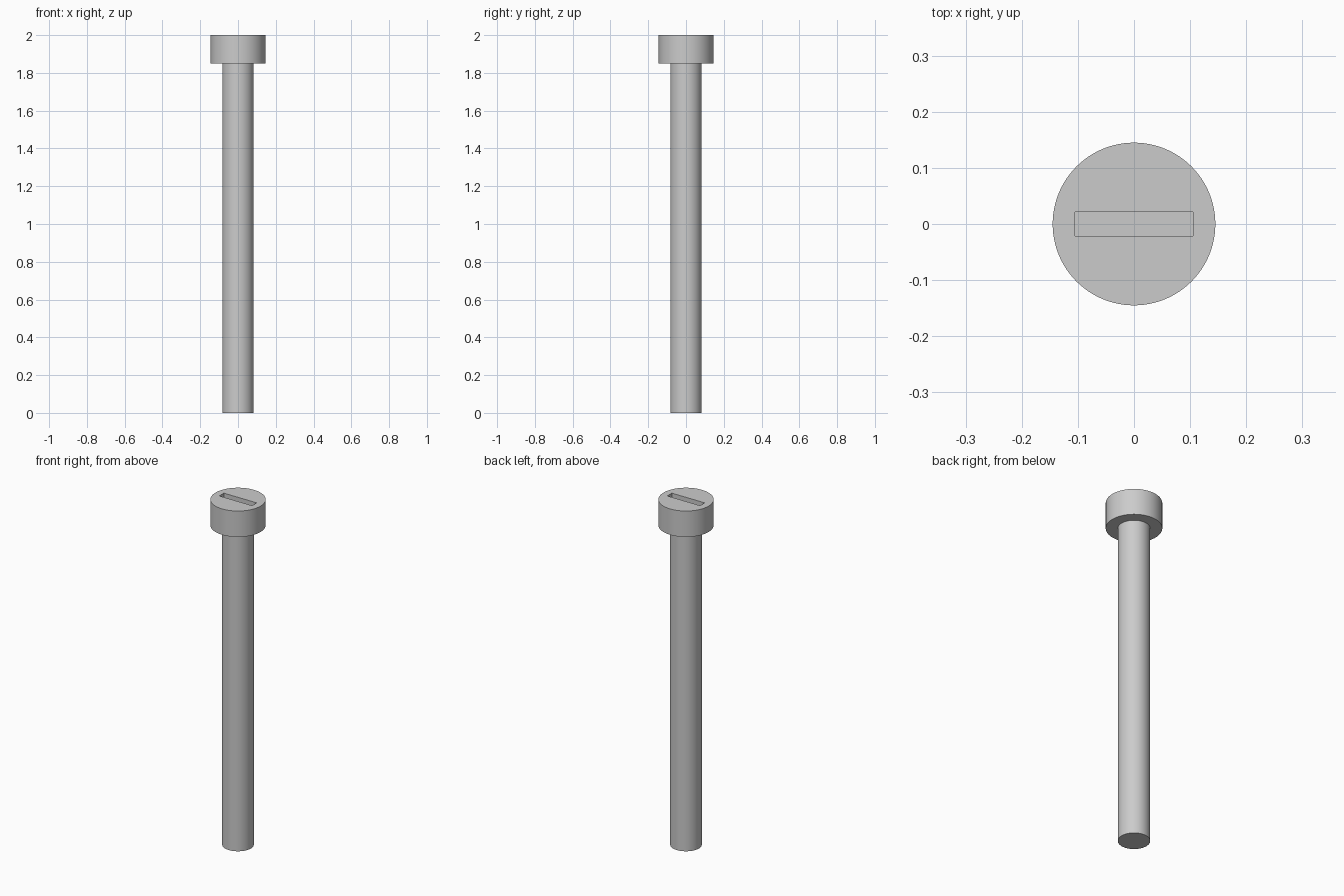
import bpy
import math

cube = bpy.data.objects.get("Cube")
if cube:
    bpy.data.objects.remove(cube, do_unlink=True)

HEAD_RADIUS, SHAFT_RADIUS = 0.145, 0.083
HEAD_BASE, TOP = 1.85, 2.0
SLOT_LENGTH, SLOT_WIDTH, SLOT_DEPTH = 0.21, 0.042, 0.07

# Plain grey metal
steel = bpy.data.materials.new("grey_steel")
steel.use_nodes = True
grey = (0.6, 0.6, 0.6, 1.0)
steel.diffuse_color = grey
steel.node_tree.nodes["Principled BSDF"].inputs["Base Color"].default_value = grey


def cylinder(name, radius, bottom, top):
    bpy.ops.mesh.primitive_cylinder_add(
        vertices=96, radius=radius, depth=top - bottom,
        location=(0, 0, (bottom + top) / 2))
    obj = bpy.context.object
    obj.name = name
    obj.data.materials.append(steel)
    return obj


def smooth(obj):
    bpy.ops.object.select_all(action='DESELECT')
    obj.select_set(True)
    bpy.context.view_layer.objects.active = obj
    bpy.ops.object.shade_smooth_by_angle(angle=math.radians(30))


# Shaft, seated slightly into the head
shaft = cylinder("shaft", SHAFT_RADIUS, 0, HEAD_BASE + 0.01)
smooth(shaft)

# Head
head = cylinder("head", HEAD_RADIUS, HEAD_BASE, TOP)

# Driver slot cut into the top of the head
bpy.ops.mesh.primitive_cube_add(size=1, location=(0, 0, TOP))
cutter = bpy.context.object
cutter.name = "slot_cutter"
cutter.scale = (SLOT_LENGTH, SLOT_WIDTH, SLOT_DEPTH * 2)
cutter.data.materials.append(steel)
cutter.hide_render = True

cut = head.modifiers.new("slot", 'BOOLEAN')
cut.operation = 'DIFFERENCE'
cut.solver = 'EXACT'
cut.object = cutter
bpy.context.view_layer.objects.active = head
bpy.ops.object.modifier_apply(modifier=cut.name)
bpy.data.objects.remove(cutter, do_unlink=True)
smooth(head)
